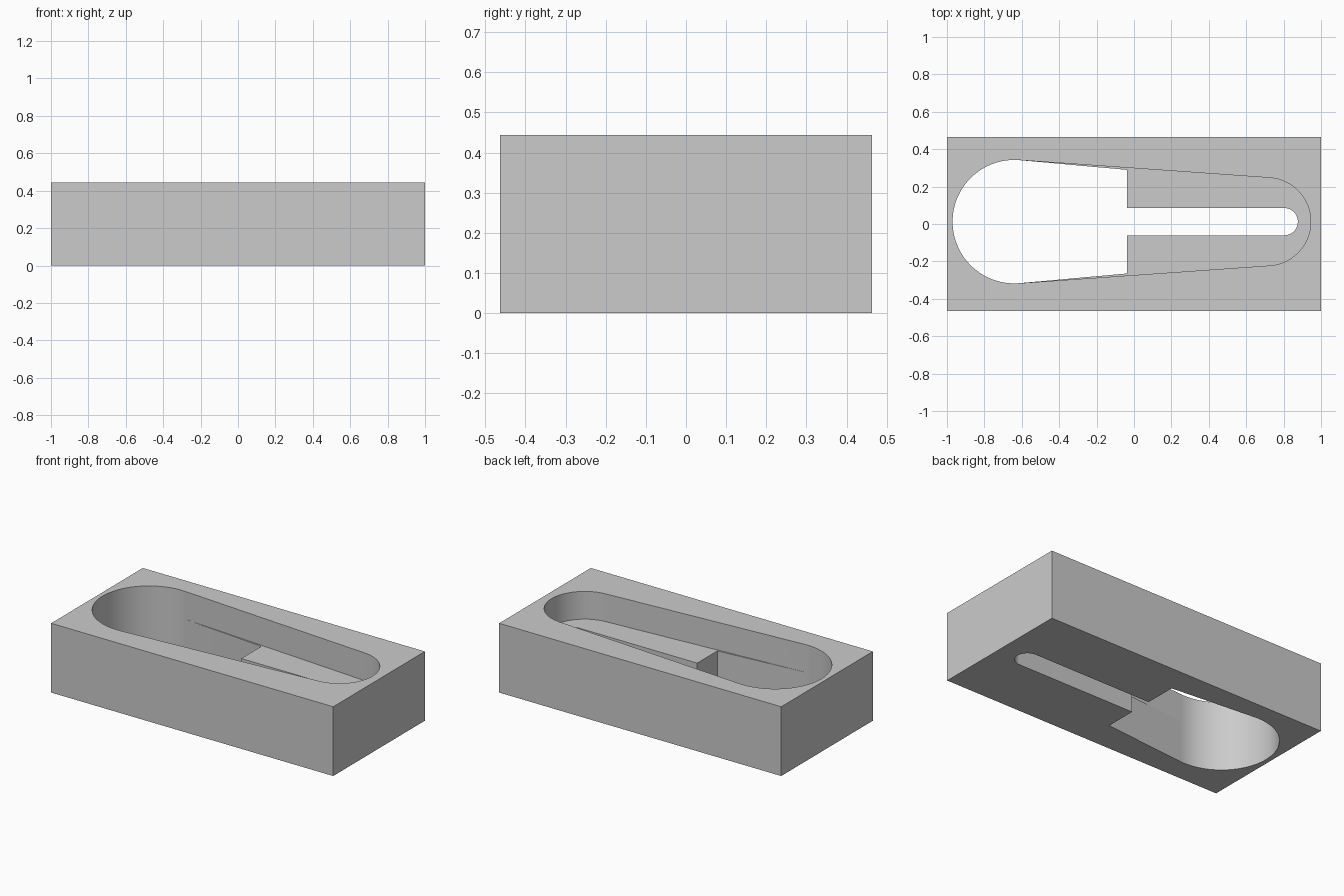
import bpy, bmesh, math
from mathutils import Vector

cube = bpy.data.objects.get("Cube")
if cube:
    bpy.data.objects.remove(cube, do_unlink=True)

HALF_X, HALF_Y, HEIGHT, LEDGE = 1.0, 0.464, 0.444, 0.266
MID_Y = 0.0125                    # centre line of the recess
BIG_X, BIG_R = -0.64, 0.33        # wide round end
SMALL_X, SMALL_R = 0.71, 0.235    # narrow round end
SLOT_X, SLOT_R = 0.803, 0.073     # round end of the slot
STEP_X, STEP_Y = -0.037, 0.277    # where the ledge begins


def arc(cx, r, start, end, count):
    """Points on a circle centred on the recess centre line."""
    angles = [start + (end - start) * i / count for i in range(count + 1)]
    return [(cx + r * math.cos(a), MID_Y + r * math.sin(a)) for a in angles]


# Tangent angles of the pocket sides and of the through opening sides
lean = math.acos((BIG_R - SMALL_R) / (SMALL_X - BIG_X))
reach = Vector((STEP_X - BIG_X, STEP_Y))
cut = math.atan2(reach.y, reach.x) + math.acos(BIG_R / reach.length)

# Outlines: both share the wide arc, then continue with their own tails
wide_arc = arc(BIG_X, BIG_R, lean, 2 * math.pi - lean, 64)
pocket_tail = arc(SMALL_X, SMALL_R, -lean, lean, 48)
opening_tail = (arc(BIG_X, BIG_R, -cut, -cut, 1)[:1]
                + [(STEP_X, MID_Y - STEP_Y), (STEP_X, MID_Y - SLOT_R)]
                + arc(SLOT_X, SLOT_R, -math.pi / 2, math.pi / 2, 32)
                + [(STEP_X, MID_Y + SLOT_R), (STEP_X, MID_Y + STEP_Y)]
                + arc(BIG_X, BIG_R, cut, cut, 1)[:1])
rim = [(-HALF_X, -HALF_Y), (HALF_X, -HALF_Y), (HALF_X, HALF_Y), (-HALF_X, HALF_Y)]

bm = bmesh.new()


def ring(points, z):
    return [bm.verts.new((x, y, z)) for x, y in points]


def walls(low, high):
    for i in range(len(low)):
        j = (i + 1) % len(low)
        bm.faces.new((low[i], low[j], high[j], high[i]))


def plate(outer, inner):
    """Flat face between an outer outline and a hole."""
    edges = [bm.edges.get((loop[i - 1], loop[i]))
             for loop in (outer, inner) for i in range(len(loop))]
    bmesh.ops.triangle_fill(bm, edges=edges, use_beauty=True)


# Outer sides
rim_low, rim_high = ring(rim, 0), ring(rim, HEIGHT)
walls(rim_low, rim_high)

# Pocket wall above the ledge, opening wall below it
arc_mid = ring(wide_arc, LEDGE)
pocket_mid, opening_mid = ring(pocket_tail, LEDGE), ring(opening_tail, LEDGE)
pocket_high = ring(wide_arc + pocket_tail, HEIGHT)
opening_low = ring(wide_arc + opening_tail, 0)
walls(arc_mid + pocket_mid, pocket_high)
walls(opening_low, arc_mid + opening_mid)

# Ledge, top and underside
bm.faces.new([arc_mid[-1]] + pocket_mid + [arc_mid[0]] + opening_mid[::-1])
plate(rim_high, pocket_high)
plate(rim_low, opening_low)
bmesh.ops.recalc_face_normals(bm, faces=bm.faces)

# Smooth round walls, sharp corners
for face in bm.faces:
    face.smooth = True
for edge in bm.edges:
    edge.smooth = edge.calc_face_angle(0) < math.radians(30)

mesh = bpy.data.meshes.new("recessed_block")
bm.to_mesh(mesh)
bm.free()
block = bpy.data.objects.new("recessed_block", mesh)
bpy.context.collection.objects.link(block)

# Plain grey
grey = bpy.data.materials.new("grey")
grey.use_nodes = True
colour = (0.6, 0.6, 0.6, 1)
grey.diffuse_color = colour
grey.node_tree.nodes["Principled BSDF"].inputs["Base Color"].default_value = colour
mesh.materials.append(grey)
